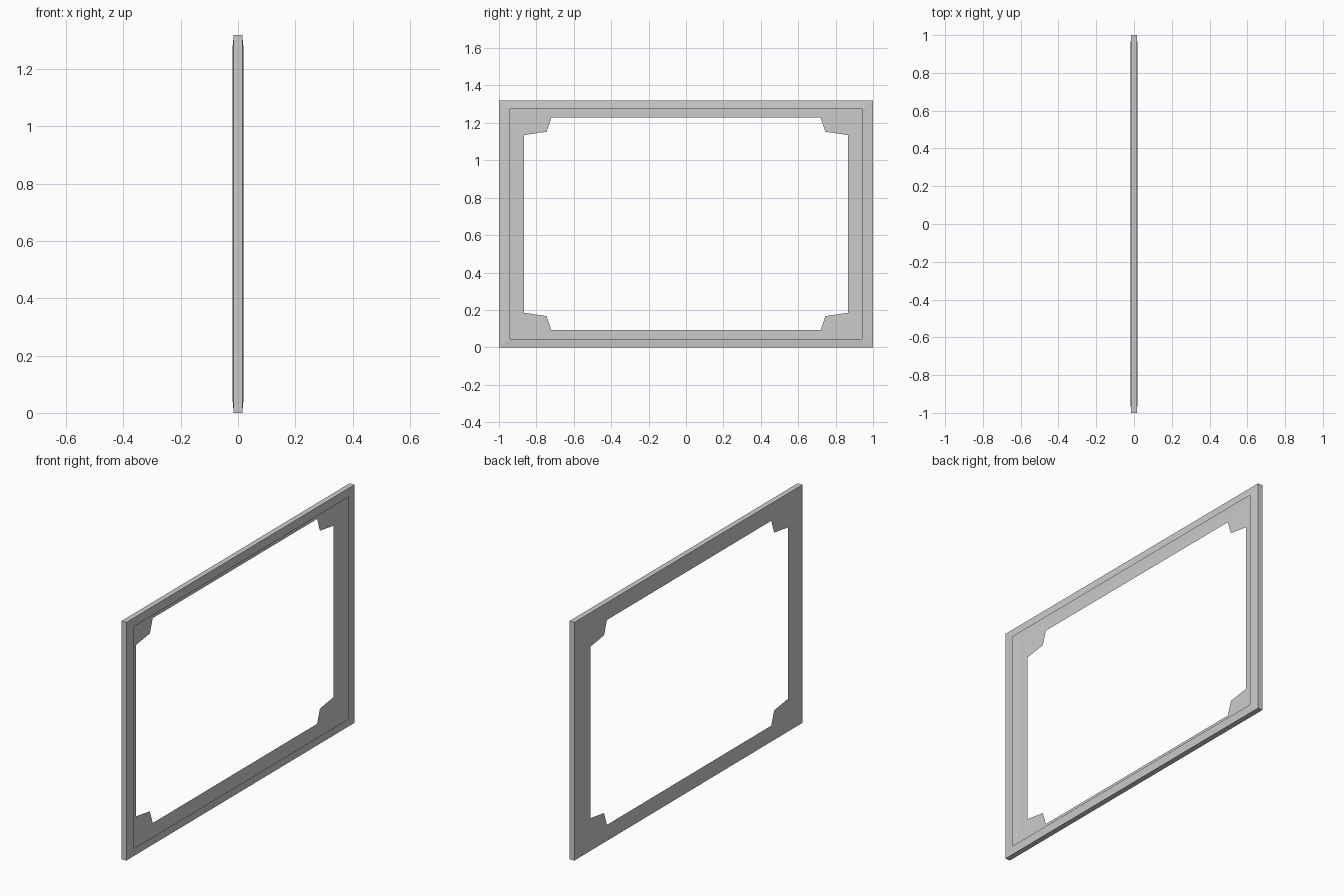
import bpy
import bmesh

cube = bpy.data.objects.get("Cube")
if cube:
    bpy.data.objects.remove(cube, do_unlink=True)

HALF_H = 0.66      # half the frame height
EDGE_X = 0.015     # half thickness at the outer rim
FACE_X = 0.019     # half thickness at the raised faces

grey = bpy.data.materials.new("plain_grey")
grey.use_nodes = True
colour = (0.6, 0.6, 0.6, 1.0)
grey.diffuse_color = colour
grey.node_tree.nodes["Principled BSDF"].inputs["Base Color"].default_value = colour

CORNERS = [(1, 1), (-1, 1), (-1, -1), (1, -1)]
# One corner bracket of the opening, as (y, z) from the centre
BRACKET = [(0.865, 0.475), (0.745, 0.493), (0.72, 0.568)]


def rectangle(bm, y, z, x):
    return [bm.verts.new((x, sy * y, HALF_H + sz * z)) for sy, sz in CORNERS]


def bridge(bm, a, b):
    """Join two closed loops of equal length with quads."""
    for i in range(len(a)):
        j = (i + 1) % len(a)
        bm.faces.new((a[i], a[j], b[j], b[i]))


def finish(bm, name, flip=False):
    if flip:
        bmesh.ops.reverse_faces(bm, faces=bm.faces[:])
    mesh = bpy.data.meshes.new(name)
    bm.to_mesh(mesh)
    bm.free()
    mesh.materials.append(grey)
    obj = bpy.data.objects.new(name, mesh)
    bpy.context.collection.objects.link(obj)


# Outer rim: sloped front lip, side walls and sloped back edge
bm = bmesh.new()
lip = rectangle(bm, 0.94, 0.615, FACE_X)
front = rectangle(bm, 1.0, HALF_H, EDGE_X)
back = rectangle(bm, 1.0, HALF_H, -EDGE_X)
back_inner = rectangle(bm, 0.94, 0.615, -FACE_X)
for a, b in ((lip, front), (front, back), (back, back_inner)):
    bridge(bm, a, b)
finish(bm, "outer_rim", flip=True)

# Thin back panel whose opening has a bracket in each corner
bm = bmesh.new()
outer = rectangle(bm, 0.94, 0.615, -FACE_X)
opening = []
for sy, sz in CORNERS:
    points = BRACKET if sy * sz > 0 else BRACKET[::-1]
    opening.append([bm.verts.new((-FACE_X, sy * y, HALF_H + sz * z))
                    for y, z in points])
for i, bracket in enumerate(opening):
    j = (i + 1) % 4
    bm.faces.new([outer[i]] + bracket[::-1])
    bm.faces.new((outer[i], bracket[-1], opening[j][0], outer[j]))
bmesh.ops.recalc_face_normals(bm, faces=bm.faces[:])
bm.normal_update()
facing_front = bm.faces[:][0].normal.x > 0
finish(bm, "back_panel", flip=facing_front)
